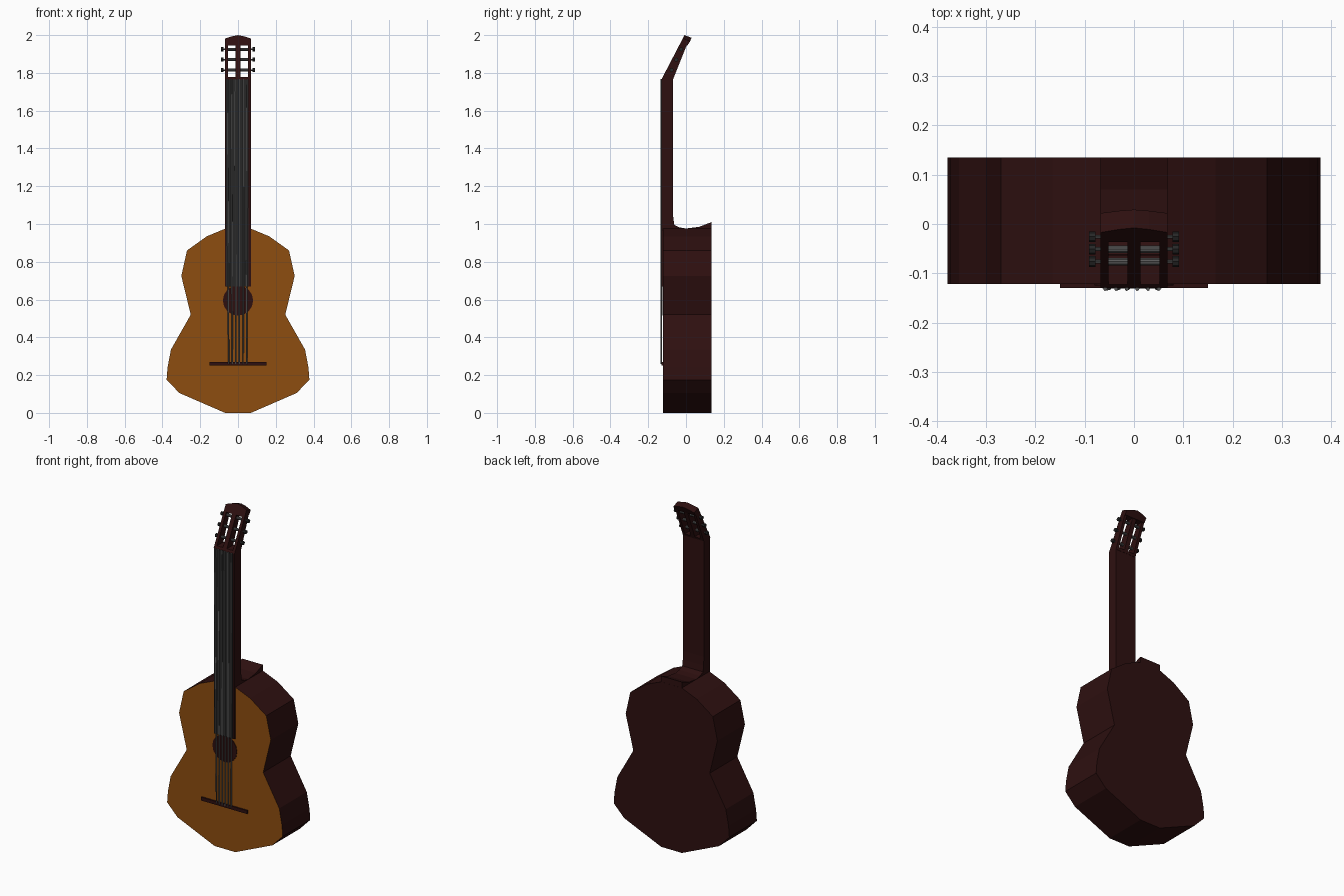
import bpy, bmesh, math
from mathutils import Vector

cube = bpy.data.objects.get("Cube")
if cube:
    bpy.data.objects.remove(cube, do_unlink=True)


def material(name, rgb):
    m = bpy.data.materials.new(name)
    m.use_nodes = True
    m.diffuse_color = (*rgb, 1)
    m.node_tree.nodes["Principled BSDF"].inputs["Base Color"].default_value = (*rgb, 1)
    return m


DARK_WOOD = material("dark red wood", (0.027, 0.005, 0.005))
TOP_WOOD = material("amber wood", (0.27, 0.075, 0.005))
BOARD = material("dark grey board", (0.02, 0.02, 0.02))
STEEL = material("grey steel", (0.10, 0.10, 0.10))


def finish(name, bm, *mats):
    bmesh.ops.recalc_face_normals(bm, faces=bm.faces)
    mesh = bpy.data.meshes.new(name)
    bm.to_mesh(mesh)
    bm.free()
    for m in mats:
        mesh.materials.append(m)
    ob = bpy.data.objects.new(name, mesh)
    bpy.context.collection.objects.link(ob)
    return ob


def extrude(name, points, offset, *mats):
    """Sweep a flat outline along an offset into a closed solid."""
    bm = bmesh.new()
    face = bm.faces.new([bm.verts.new(p) for p in points])
    new = bmesh.ops.extrude_face_region(bm, geom=[face])["geom"]
    bmesh.ops.translate(bm, vec=offset, verts=[v for v in new if isinstance(v, bmesh.types.BMVert)])
    return finish(name, bm, *mats)


def box(name, lo, hi, mat):
    pts = [(lo[0], lo[1], lo[2]), (hi[0], lo[1], lo[2]), (hi[0], lo[1], hi[2]), (lo[0], lo[1], hi[2])]
    return extrude(name, pts, (0, hi[1] - lo[1], 0), mat)


def rod(name, a, b, radius, sides, mat):
    a, b = Vector(a), Vector(b)
    bm = bmesh.new()
    bmesh.ops.create_cone(bm, cap_ends=True, segments=sides, radius1=radius, radius2=radius, depth=(b - a).length)
    turn = (b - a).to_track_quat('Z', 'Y').to_matrix()
    bmesh.ops.rotate(bm, matrix=turn, verts=bm.verts)
    bmesh.ops.translate(bm, vec=(a + b) / 2, verts=bm.verts)
    return finish(name, bm, mat)


# Body: mirrored waisted outline, amber on the front face
half = [(0.068, 0), (0.31, 0.105), (0.378, 0.175), (0.373, 0.24), (0.355, 0.335), (0.25, 0.52),
        (0.30, 0.725), (0.27, 0.86), (0.165, 0.935), (0.068, 0.975)]
outline = half + [(-x, z) for x, z in reversed(half)]
body = extrude("body", [(x, -0.122, z) for x, z in outline], (0, 0.257, 0), DARK_WOOD, TOP_WOOD)
for p in body.data.polygons:
    p.material_index = int(p.normal.y < -0.9)

# Sound hole and bridge
ring = [(0.08 * math.cos(i * math.tau / 16), -0.125, 0.595 + 0.08 * math.sin(i * math.tau / 16)) for i in range(16)]
extrude("sound_hole", ring, (0, 0.004, 0), DARK_WOOD)
box("bridge", (-0.15, -0.13, 0.25), (0.15, -0.121, 0.27), DARK_WOOD)

# Neck with curved heel and raised cap at the back of the body
side = [(-0.129, 0.67), (-0.119, 0.67), (-0.119, 0.92), (0.1345, 0.92), (0.1345, 1.01), (0.07, 0.985),
        (0.0, 0.976), (-0.035, 0.982), (-0.062, 0.995), (-0.067, 1.03), (-0.07, 1.08),
        (-0.07, 1.767), (-0.129, 1.767)]
extrude("neck", [(-0.068, y, z) for y, z in side], (0.136, 0, 0), DARK_WOOD)
box("fretboard", (-0.064, -0.131, 0.67), (0.056, -0.128, 1.765), BOARD)

# Strings fan out slightly towards the nut
for i in range(6):
    t = i / 5 - 0.5
    rod("string_%d" % (i + 1), (t * 0.095 - 0.002, -0.130, 0.26), (t * 0.108 - 0.004, -0.132, 1.767), 0.004, 6, STEEL)


# Headstock: slanted rails, end blocks and crown around two open slots
def front_y(z):
    return -0.129 + (z - 1.767) * 0.52


def back_y(z):
    return -0.068 + (z - 1.767) * 0.40


def slanted(name, x0, x1, z0, z1):
    pts = [(x0, front_y(z0), z0), (x0, back_y(z0), z0), (x0, back_y(z1), z1), (x0, front_y(z1), z1)]
    return extrude(name, pts, (x1 - x0, 0, 0), DARK_WOOD)


for s, label in ((-1, "right"), (1, "left")):
    slanted(label + "_headstock_rail", s * 0.052, s * 0.068, 1.767, 1.95)
slanted("centre_headstock_rail", -0.013, 0.013, 1.767, 1.95)
slanted("headstock_base", -0.068, 0.068, 1.765, 1.779)
crown = [(-0.068, 1.945), (0.068, 1.945), (0.068, 1.982), (0.03, 1.994), (0, 2.0), (-0.03, 1.994), (-0.068, 1.982)]
bm = bmesh.new()
front = [bm.verts.new((x, front_y(z), z)) for x, z in crown]
back = [bm.verts.new((x, back_y(z) + 0.004, z - 0.014 * (z > 1.95))) for x, z in crown]
bm.faces.new(front)
bm.faces.new(back)
for i in range(len(crown)):
    j = (i + 1) % len(crown)
    bm.faces.new((front[i], front[j], back[j], back[i]))
finish("headstock_crown", bm, DARK_WOOD)

# Tuners: roller in each slot, thin shaft and button outside
for s, label in ((-1, "right"), (1, "left")):
    for i, z in enumerate((1.815, 1.87, 1.925)):
        y = (front_y(z) + back_y(z)) / 2
        tag = "%s_%d" % (label, i + 1)
        rod("tuner_roller_" + tag, (s * 0.012, y, z), (s * 0.054, y, z), 0.008, 10, STEEL)
        rod("tuner_shaft_" + tag, (s * 0.06, y, z), (s * 0.082, y, z), 0.004, 8, STEEL)
        rod("tuner_button_" + tag, (s * 0.078, y, z), (s * 0.091, y, z), 0.011, 8, BOARD)
